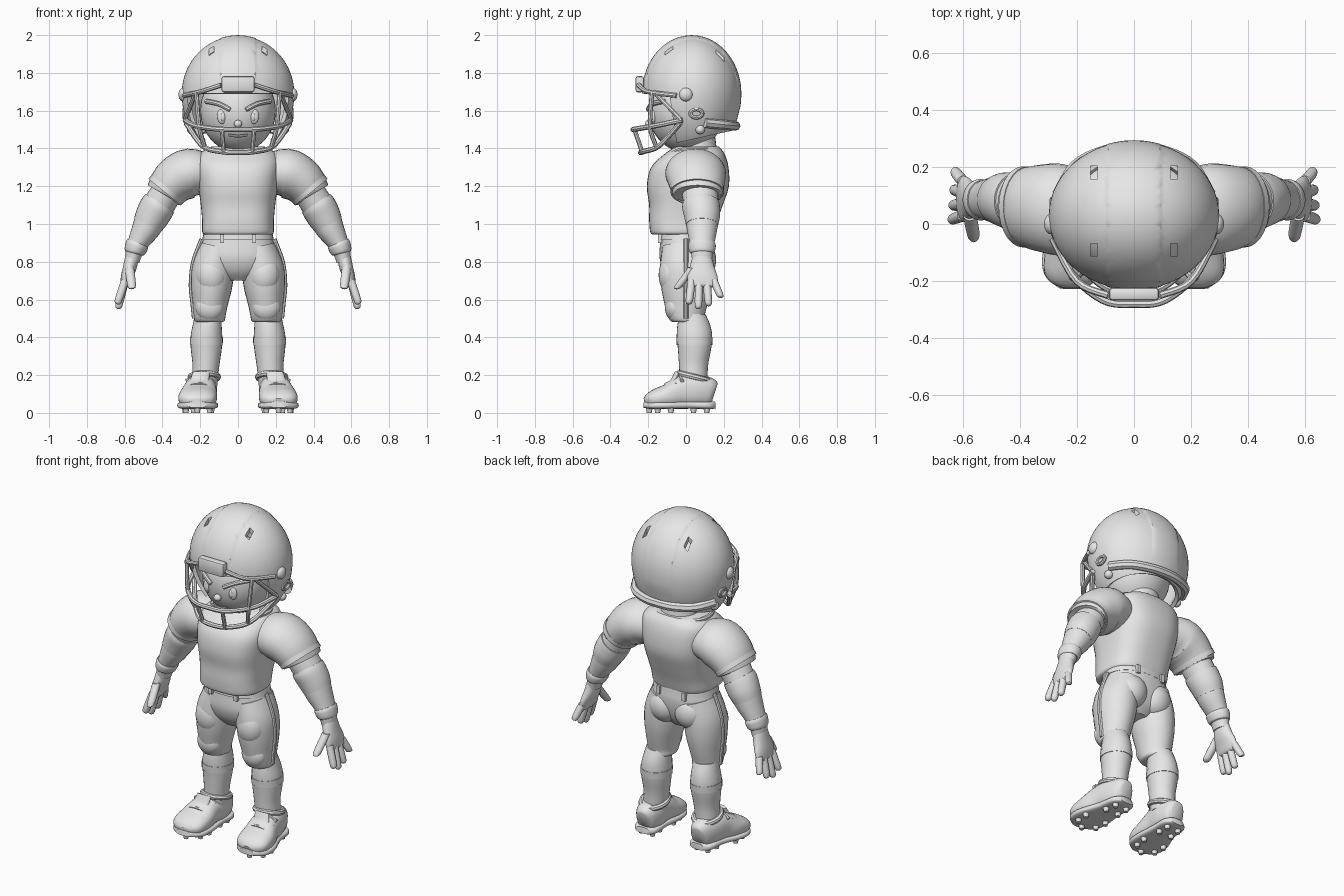
import bpy, bmesh, math
from mathutils import Vector, Matrix

gray = bpy.data.materials.new("plain_gray")
gray.diffuse_color = (0.8, 0.8, 0.8, 1)


def add(name, data, mir=False):
    ob = bpy.data.objects.new(name, data)
    bpy.context.collection.objects.link(ob)
    data.materials.append(gray)
    if mir:
        ob.modifiers.new("mirror", 'MIRROR')
    return ob


def from_bm(name, bm, mir=False):
    bmesh.ops.recalc_face_normals(bm, faces=bm.faces)
    me = bpy.data.meshes.new(name)
    bm.to_mesh(me)
    bm.free()
    return add(name, me, mir)


def spline(st, steps):
    # smooth interpolation through the stations
    out = []
    for i in range(len(st) - 1):
        a, b, c, d = st[max(i - 1, 0)], st[i], st[i + 1], st[min(i + 2, len(st) - 1)]
        for k in range(steps):
            t = k / steps
            out.append([0.5 * (2 * q + (r - p) * t + (2 * p - 5 * q + 4 * r - s) * t * t
                               + (3 * q - p - 3 * r + s) * t ** 3) for p, q, r, s in zip(a, b, c, d)])
    return out + [list(st[-1])]


def loft(name, st, side=(0, 1, 0), n=28, p=2.0, mir=False, steps=4):
    # stations: x, y, z, radius along side, radius across
    rows, s, bm, rings = spline(st, steps), Vector(side), bmesh.new(), []
    for i, r in enumerate(rows):
        t = Vector(rows[min(i + 1, len(rows) - 1)][:3]) - Vector(rows[max(i - 1, 0)][:3])
        b = t.cross(s).normalized()
        ring = []
        for k in range(n):
            a = 2 * math.pi * k / n
            u, v = [math.copysign(abs(w) ** (2 / p), w) for w in (math.cos(a), math.sin(a))]
            ring.append(bm.verts.new(Vector(r[:3]) + s * r[3] * u + b * r[4] * v))
        rings.append(ring)
    for A, B in zip(rings, rings[1:]):
        for k in range(n):
            bm.faces.new((A[k], A[(k + 1) % n], B[(k + 1) % n], B[k]))
    bm.faces.new(rings[0])
    bm.faces.new(rings[-1])
    return from_bm(name, bm, mir)


def ball(name, c, r, mir=False, u=28, v=18):
    bm = bmesh.new()
    bmesh.ops.create_uvsphere(bm, u_segments=u, v_segments=v, radius=1,
                              matrix=Matrix.Translation(c) @ Matrix.Diagonal((*r, 1)))
    return from_bm(name, bm, mir)


def box(name, c, size, mir=False, bevel=0.0):
    bm = bmesh.new()
    bmesh.ops.create_cube(bm, size=1, matrix=Matrix.Translation(c) @ Matrix.Diagonal((*size, 1)))
    if bevel:
        bmesh.ops.bevel(bm, geom=bm.edges[:], offset=bevel, segments=2, affect='EDGES', profile=0.5)
    return from_bm(name, bm, mir)


def tube(name, pts, r, mir=False, both=False, closed=False):
    # both: continue the path over the centre line to the other side
    if both:
        pts = pts + [(-x, y, z) for x, y, z in reversed(pts) if x > 1e-4]
    cu = bpy.data.curves.new(name, 'CURVE')
    cu.dimensions, cu.bevel_depth, cu.bevel_resolution, cu.use_fill_caps = '3D', r, 2, True
    pts = pts if closed else [q for q in spline(pts, 5)]
    sp = cu.splines.new('POLY')
    sp.points.add(len(pts) - 1)
    for q, c in zip(sp.points, pts):
        q.co = (*c, 1)
    sp.use_cyclic_u = closed
    return add(name, cu, mir)


# helmet shell: shaped sphere with ridge, face opening and sloped lower rim
C = Vector((0, 0.03, 1.69))
bm = bmesh.new()
bmesh.ops.create_uvsphere(bm, u_segments=56, v_segments=36, radius=1)
for v in bm.verts:
    v.co = C + Vector((v.co.x * 0.298, v.co.y * 0.26, v.co.z * (0.306 if v.co.z > 0 else 0.36)))


def cut(co, no, drop=False):
    bmesh.ops.bisect_plane(bm, geom=bm.verts[:] + bm.edges[:] + bm.faces[:], dist=1e-5,
                           plane_co=co, plane_no=no, clear_outer=drop)


for x in (-0.1, -0.09, 0.09, 0.1):
    cut((x, 0, 0), (1, 0, 0))
for v in bm.verts:
    if abs(v.co.x) < 0.091 and v.co.z > 1.6:
        v.co = C + (v.co - C) * 1.012
cut((0, 0.27, 1.50), (0, 0.22, -1), True)
cut((0, 0, 1.69), (0, 0, 1))
cut((0, -0.075, 1.6), (0, 1, 0.15))
gone = []
for f in bm.faces:
    m = f.calc_center_median()
    if m.z < 1.69 and m.y + 0.075 + 0.15 * (m.z - 1.6) < 0:
        gone.append(f)
bmesh.ops.delete(bm, geom=gone, context='FACES')
helmet = from_bm("helmet_shell", bm)
sol = helmet.modifiers.new("thickness", 'SOLIDIFY')
sol.thickness, sol.offset = 0.022, -1
cutters = []
for y in (-0.09, 0.18):
    c = box("vent_cutter", (0.14, y, 1.92), (0.026, 0.045, 0.16), True)
    c.hide_render = True
    cutters.append(c)
    m = helmet.modifiers.new("vent", 'BOOLEAN')
    m.operation, m.object, m.solver = 'DIFFERENCE', c, 'EXACT'

# helmet fittings
box("brow_plate", (0, -0.245, 1.74), (0.175, 0.045, 0.085), bevel=0.012)
ball("temple_knob", (0.29, 0.0, 1.685), (0.025, 0.036, 0.036), True)
ball("jaw_knob", (0.245, 0.075, 1.5), (0.025, 0.025, 0.025), True)
tube("ear_ring", [(0.285, 0.055 + 0.032 * math.cos(a), 1.585 + 0.022 * math.sin(a))
                  for a in [k * math.pi / 8 for k in range(16)]], 0.01, True, closed=True)
tube("rear_rim", [(0.262, 0.1, 1.535), (0.2, 0.2, 1.525), (0.1, 0.25, 1.52), (0, 0.262, 1.52)], 0.026, both=True)

# face guard bars
tube("top_bar", [(0.09, -0.25, 1.735), (0.2, -0.2, 1.70), (0.285, -0.05, 1.68)], 0.013, True)
tube("middle_bar", [(0.28, -0.02, 1.55), (0.225, -0.165, 1.52), (0.11, -0.265, 1.503), (0, -0.28, 1.5)], 0.014, both=True)
tube("lower_bar", [(0.275, -0.03, 1.535), (0.19, -0.14, 1.415), (0.1, -0.22, 1.385), (0, -0.24, 1.378)], 0.014, both=True)
tube("outer_upright", [(0.22, -0.18, 1.695), (0.205, -0.19, 1.515), (0.175, -0.155, 1.405)], 0.012, True)
tube("inner_upright", [(0.085, -0.273, 1.5), (0.075, -0.232, 1.38)], 0.012, True)
tube("side_strut", [(0.225, -0.16, 1.69), (0.28, -0.03, 1.555)], 0.012, True)

# head and face
ball("head", (0, 0.0, 1.6), (0.2, 0.2, 0.22), u=36, v=24)
ball("eye", (0.085, -0.172, 1.57), (0.026, 0.015, 0.04), True)
ball("pupil", (0.08, -0.183, 1.567), (0.012, 0.008, 0.022), True)
tube("eyebrow", [(0.17, -0.115, 1.65), (0.1, -0.178, 1.635), (0.042, -0.2, 1.605)], 0.013, True)
ball("nose", (0, -0.198, 1.53), (0.022, 0.02, 0.02))
tube("mouth", [(0.05, -0.178, 1.47), (0, -0.185, 1.465)], 0.007, both=True)
loft("neck", [(0, 0.06, 1.33, 0.115, 0.125), (0, 0.06, 1.42, 0.1, 0.105), (0, 0.05, 1.5, 0.1, 0.105)])

# jersey
loft("jersey_body", [(0, -0.02, 0.945, 0.16, 0.18), (0, -0.022, 0.96, 0.168, 0.19), (0, -0.015, 1.02, 0.18, 0.19),
                     (0, 0.0, 1.1, 0.195, 0.197), (0, 0.01, 1.2, 0.217, 0.21), (0, 0.02, 1.3, 0.205, 0.22),
                     (0, 0.045, 1.37, 0.16, 0.205), (0, 0.06, 1.41, 0.115, 0.14)], p=2.7, n=40)
tube("collar", [(0.2 * math.sin(a) * 0.85, 0.045 - 0.16 * math.cos(a) * (1.05 if math.cos(a) > 0 else 0.75),
                 1.395 - 0.07 * max(0, math.cos(a)) ** 3) for a in [k * math.pi / 16 for k in range(32)]],
     0.014, closed=True)
loft("sleeve", [(0.15, 0.045, 1.26, 0.13, 0.1), (0.25, 0.05, 1.27, 0.16, 0.13), (0.33, 0.055, 1.23, 0.152, 0.125),
                (0.385, 0.06, 1.17, 0.135, 0.105), (0.395, 0.062, 1.157, 0.125, 0.094)], mir=True)
loft("sleeve_cuff", [(0.37, 0.06, 1.19, 0.142, 0.113), (0.388, 0.06, 1.168, 0.142, 0.111)], mir=True, steps=2)

# arms
loft("arm", [(0.35, 0.07, 1.21, 0.1, 0.08), (0.42, 0.08, 1.1, 0.092, 0.085), (0.46, 0.085, 1.03, 0.087, 0.083),
             (0.49, 0.085, 0.97, 0.08, 0.074), (0.53, 0.085, 0.9, 0.066, 0.055), (0.55, 0.085, 0.85, 0.058, 0.046),
             (0.56, 0.085, 0.8, 0.052, 0.038)], mir=True)
loft("elbow_band", [(0.414, 0.08, 1.11, 0.097, 0.09), (0.43, 0.08, 1.085, 0.1, 0.093), (0.455, 0.085, 1.04, 0.095, 0.09),
                    (0.478, 0.085, 0.995, 0.085, 0.08)], mir=True)
loft("wristband", [(0.53, 0.085, 0.9, 0.068, 0.058), (0.536, 0.085, 0.885, 0.073, 0.061),
                   (0.547, 0.085, 0.855, 0.068, 0.056), (0.55, 0.085, 0.845, 0.06, 0.048)], mir=True)

# hands
loft("palm", [(0.56, 0.085, 0.83, 0.05, 0.036), (0.573, 0.085, 0.77, 0.066, 0.036), (0.59, 0.087, 0.72, 0.08, 0.03),
              (0.602, 0.09, 0.675, 0.077, 0.022), (0.605, 0.09, 0.665, 0.06, 0.012)], mir=True)


def digit(name, a, b, r):
    a, b = Vector(a), Vector(b)
    loft(name, [(*a.lerp(b, t), r * k, r * k) for t, k in ((0, 1), (0.5, 1), (0.88, 0.9), (0.97, 0.6), (1, 0.2))],
         n=12, mir=True, steps=2)


for i, (y0, y1, z1) in enumerate([(0.03, 0.015, 0.575), (0.07, 0.065, 0.55), (0.11, 0.12, 0.565), (0.148, 0.185, 0.61)]):
    digit("finger_%d" % (i + 1), (0.598, y0, 0.7), (0.64 - 0.004 * i, y1, z1), 0.021)
digit("thumb", (0.575, 0.035, 0.77), (0.56, -0.05, 0.655), 0.024)

# trousers
loft("hips", [(0, 0.0, 0.98, 0.13, 0.165), (0, 0.005, 0.9, 0.142, 0.19), (0, 0.0, 0.82, 0.14, 0.2),
              (0, 0.0, 0.75, 0.115, 0.16), (0, 0.0, 0.7, 0.07, 0.07)], p=2.3, n=36)
loft("trouser_leg", [(0.105, 0.005, 0.88, 0.13, 0.09), (0.13, 0.0, 0.77, 0.138, 0.112), (0.14, 0.0, 0.67, 0.132, 0.109),
                     (0.147, 0.0, 0.58, 0.115, 0.094), (0.15, 0.0, 0.52, 0.1, 0.085), (0.15, 0.008, 0.49, 0.092, 0.08),
                     (0.15, 0.01, 0.48, 0.08, 0.07)], mir=True)
ball("seat_bulge", (0.085, 0.075, 0.81), (0.095, 0.085, 0.1), True)
ball("thigh_pad", (0.14, -0.065, 0.73), (0.085, 0.08, 0.11), True)
ball("knee_pad", (0.15, -0.06, 0.56), (0.075, 0.052, 0.075), True)
tube("side_stripe", [(0.192, 0, 0.92), (0.236, 0, 0.8), (0.249, 0, 0.68), (0.24, 0, 0.58), (0.232, 0, 0.5)], 0.012, True)
loft("belt", [(0, 0.0, 0.915, 0.146, 0.19), (0, 0.0, 0.955, 0.142, 0.182)], p=2.3, n=36, steps=1)
for y in (-0.138, 0.138):
    box("belt_loop", (0.085, y, 0.925), (0.022, 0.02, 0.05), True)

# lower legs
loft("sock", [(0.16, 0.035, 0.52, 0.07, 0.068), (0.163, 0.042, 0.46, 0.088, 0.077), (0.167, 0.045, 0.4, 0.094, 0.084),
              (0.168, 0.045, 0.34, 0.088, 0.082), (0.17, 0.04, 0.25, 0.077, 0.071), (0.177, 0.04, 0.15, 0.073, 0.068)], mir=True)
loft("sock_band", [(0.167, 0.045, 0.40, 0.096, 0.087), (0.168, 0.045, 0.36, 0.094, 0.087)], mir=True, steps=2)

# shoes
loft("shoe_upper", [(0.185, 0.152, 0.105, 0.035, 0.05), (0.185, 0.13, 0.11, 0.06, 0.075), (0.19, 0.06, 0.115, 0.08, 0.088),
                    (0.2, -0.02, 0.112, 0.086, 0.086), (0.21, -0.09, 0.09, 0.1, 0.066), (0.215, -0.16, 0.075, 0.1, 0.052),
                    (0.215, -0.2, 0.065, 0.08, 0.036), (0.215, -0.22, 0.06, 0.04, 0.018)],
     side=(1, 0, 0), p=2.4, mir=True)
loft("shoe_sole", [(0.185, 0.156, 0.042, 0.04, 0.018), (0.187, 0.12, 0.04, 0.073, 0.02), (0.195, 0.02, 0.042, 0.08, 0.02),
                   (0.212, -0.1, 0.04, 0.107, 0.02), (0.215, -0.18, 0.04, 0.097, 0.02), (0.215, -0.225, 0.044, 0.045, 0.016)],
     side=(1, 0, 0), p=3.5, mir=True)
tube("shoe_collar", [(0.178 + 0.073 * math.cos(a), 0.045 + 0.082 * math.sin(a), 0.19 - 0.02 * math.sin(a))
                     for a in [k * math.pi / 12 for k in range(24)]], 0.016, True, closed=True)
loft("shoe_tongue", [(0.195, -0.045, 0.215, 0.045, 0.014), (0.205, -0.07, 0.165, 0.05, 0.016),
                     (0.21, -0.11, 0.145, 0.045, 0.012)], side=(1, 0, 0), mir=True)
for i, (y, z) in enumerate([(-0.03, 0.193), (-0.065, 0.174), (-0.1, 0.152)]):
    tube("lace_%d" % (i + 1), [(0.135, y + 0.01, z - 0.025), (0.205, y, z + 0.003), (0.275, y + 0.01, z - 0.025)], 0.01, True)
for x, y in [(0.15, 0.11), (0.225, 0.11), (0.15, 0.04), (0.235, 0.04), (0.14, -0.08), (0.28, -0.08),
             (0.15, -0.15), (0.275, -0.15), (0.215, -0.195)]:
    loft("stud", [(x, y, 0.03, 0.019, 0.019), (x, y, 0, 0.013, 0.013)], n=10, mir=True, steps=1)

# apply modifiers, then shade smooth
bpy.ops.object.select_all(action='SELECT')
bpy.context.view_layer.objects.active = helmet
bpy.ops.object.convert(target='MESH')
for c in cutters:
    bpy.data.objects.remove(c)
bpy.ops.object.select_all(action='SELECT')
bpy.ops.object.shade_smooth_by_angle(angle=math.radians(40))
